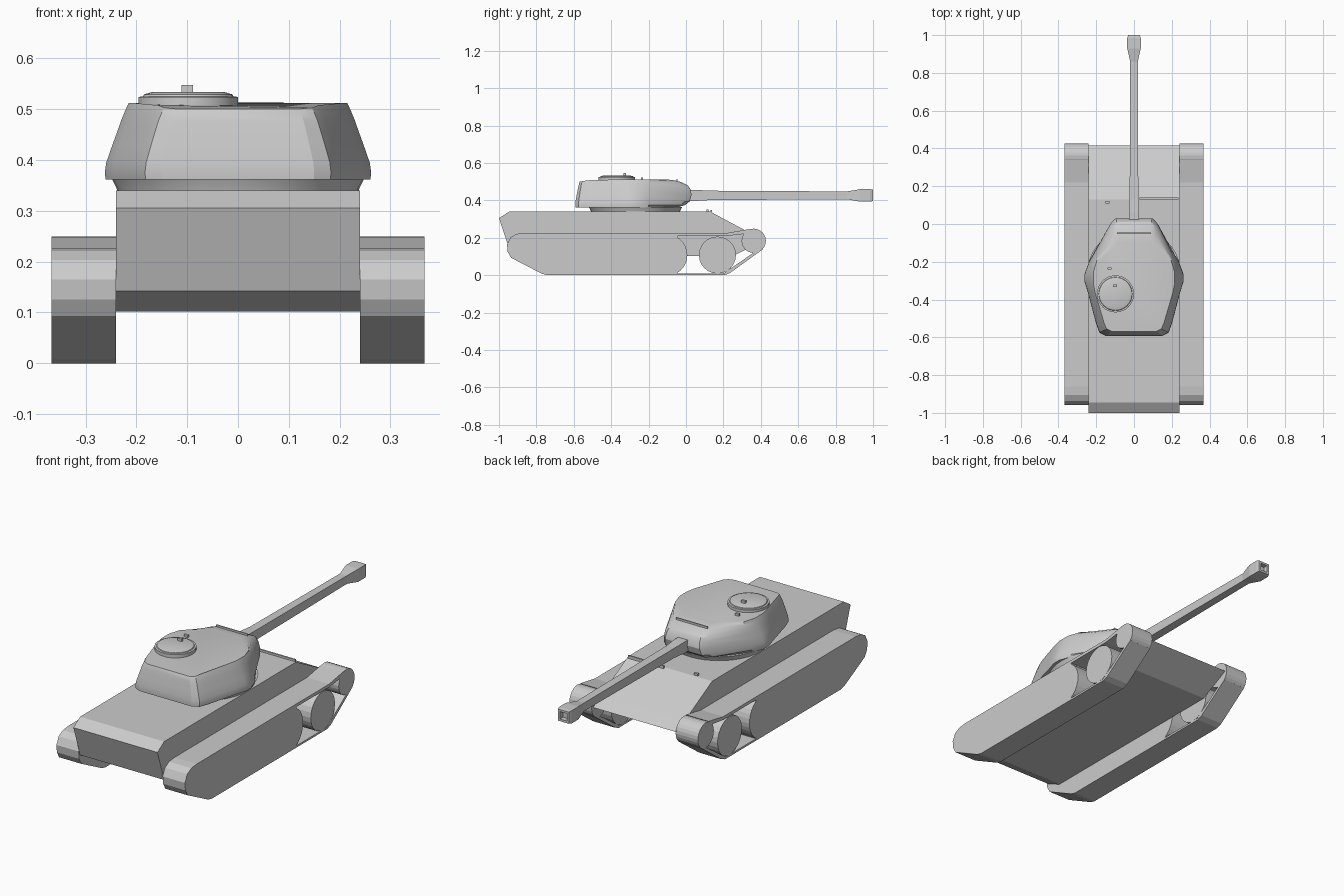
import bpy, bmesh, math

if "Cube" in bpy.data.objects:
    bpy.data.objects.remove(bpy.data.objects["Cube"])


def finish(name, bm, smooth=0):
    bmesh.ops.recalc_face_normals(bm, faces=bm.faces)
    me = bpy.data.meshes.new(name)
    bm.to_mesh(me)
    bm.free()
    ob = bpy.data.objects.new(name, me)
    bpy.context.collection.objects.link(ob)
    if smooth:
        bpy.ops.object.select_all(action='DESELECT')
        ob.select_set(True)
        bpy.context.view_layer.objects.active = ob
        bpy.ops.object.shade_smooth_by_angle(angle=math.radians(smooth))
    return ob


def loft(name, rings, smooth=0):
    """Skin a list of equal-length closed rings and cap both ends."""
    bm = bmesh.new()
    rows = [[bm.verts.new(p) for p in r] for r in rings]
    n = len(rows[0])
    for a, b in zip(rows, rows[1:]):
        for i in range(n):
            j = (i + 1) % n
            bm.faces.new((a[i], a[j], b[j], b[i]))
    bm.faces.new(rows[0])
    bm.faces.new(rows[-1])
    return finish(name, bm, smooth)


def extrude_x(name, profile, x0, x1):
    return loft(name, [[(x, y, z) for y, z in profile] for x in (x0, x1)])


def box(name, x0, x1, y0, y1, z0, z1):
    return extrude_x(name, [(y0, z0), (y1, z0), (y1, z1), (y0, z1)], x0, x1)


def lathe(name, cx, cy, profile, n=32, smooth=0):
    angles = [2 * math.pi * i / n for i in range(n)]
    return loft(name, [[(cx + r * math.cos(a), cy + r * math.sin(a), z)
                        for a in angles] for r, z in profile], smooth)


def arc(cy, cz, r, a0, a1, n):
    return [(cy + r * math.cos(math.radians(a0 + (a1 - a0) * i / n)),
             cz + r * math.sin(math.radians(a0 + (a1 - a0) * i / n)))
            for i in range(n + 1)]


# Hull
extrude_x("hull", [(-1, 0.305), (-0.945, 0.34), (0.13, 0.34), (0.36, 0.217),
                   (0.415, 0.185), (0.25, 0.102), (-0.86, 0.102),
                   (-0.945, 0.142)], -0.24, 0.24)

# Running gear: solid wheel row, road wheel, front wheel, track strips
rear = [(-0.86, 0.226), (-0.905, 0.221), (-0.938, 0.203), (-0.957, 0.165),
        (-0.953, 0.125), (-0.935, 0.093), (-0.77, 0.008), (-0.74, 0)]
row = rear + [(-0.05, 0)] + arc(-0.105, 0.108, 0.112, -58, 58, 10) + [(-0.05, 0.226)]
top_strip = [(-0.06, 0.21), (0.22, 0.21), (0.32, 0.222), (0.34, 0.247),
             (0.22, 0.226), (-0.06, 0.226)]
low_strip = [(-0.06, 0), (0.205, 0), (0.235, 0.012), (0.41, 0.138),
             (0.4, 0.147), (0.2, 0.01), (-0.06, 0.01)]
for side, s in (("left", -1), ("right", 1)):
    a, b = 0.24 * s, 0.367 * s
    extrude_x(side + "_wheel_row", row, a, b)
    extrude_x(side + "_track_top", top_strip, a, b)
    extrude_x(side + "_track_bottom", low_strip, a, b)
    extrude_x(side + "_road_wheel", arc(0.168, 0.108, 0.099, 0, 345, 23), a, b)
    extrude_x(side + "_front_wheel", arc(0.362, 0.184, 0.065, 0, 345, 23), a, b)

# Turret: the plan outline shrinks and its nose rolls back with height
BASE = [(0.105, 0.03), (0.13, 0.0), (0.238, -0.2), (0.262, -0.265),
        (0.262, -0.305), (0.245, -0.36), (0.2, -0.53), (0.183, -0.575),
        (0.15, -0.592)]
ROOF = [(0.085, 0.03), (0.11, 0.01), (0.195, -0.19), (0.215, -0.255),
        (0.215, -0.315), (0.205, -0.365), (0.158, -0.525), (0.145, -0.555),
        (0.12, -0.568)]


def turret_ring(z, t, nose):
    half = []
    for (bx, by), (rx, ry) in zip(BASE, ROOF):
        x, y = bx + (rx - bx) * t, by + (ry - by) * t
        y = min(y, nose - (0.025 if bx == 0.13 else 0))
        zz = z - 0.012 * max(0, (-y - 0.5) / 0.07) * t ** 4
        half.append((x, y, zz))
    return half + [(-x, y, z) for x, y, z in reversed(half)]


loft("turret", [turret_ring(z, t, n) for z, t, n in (
    (0.362, 0.03, -0.05), (0.375, 0.0, -0.005), (0.395, 0.06, 0.02),
    (0.43, 0.32, 0.031), (0.46, 0.55, 0.024), (0.48, 0.7, 0.01),
    (0.498, 0.86, -0.025), (0.507, 0.95, -0.06), (0.512, 1.0, -0.1))], 25)
lathe("turret_ring", 0, -0.27, [(0.236, 0.335), (0.24, 0.347), (0.25, 0.366)], 40, 30)

# Cupola, periscopes, roof hood and splash rail
lathe("cupola", -0.098, -0.37, [(0.098, 0.505), (0.098, 0.524), (0.089, 0.525),
                               (0.087, 0.529), (0.07, 0.534)], 32, 20)
for name, x, y, z in (("cupola_periscope", -0.1, -0.327, 0.53),
                      ("roof_periscope", -0.13, -0.235, 0.506),
                      ("hull_periscope", -0.14, 0.115, 0.334)):
    box(name, x - 0.011, x + 0.011, y - 0.006, y + 0.006, z, z + 0.017)
box("mantlet_hood", -0.09, 0.09, -0.052, -0.046, 0.495, 0.514)
box("splash_rail", 0.03, 0.235, 0.131, 0.139, 0.33, 0.35)

# Gun: square barrel with a flared muzzle and recessed bore
AXIS = 0.427
loft("gun", [[(-h, y, AXIS - v), (h, y, AXIS - v), (h, y, AXIS + v), (-h, y, AXIS + v)]
             for y, h, v in ((-0.03, 0.029, 0.029), (0.06, 0.027, 0.029),
                             (0.13, 0.023, 0.025), (0.86, 0.02, 0.021),
                             (0.93, 0.036, 0.033), (0.985, 0.036, 0.033),
                             (1.0, 0.031, 0.03), (1.0, 0.02, 0.019),
                             (0.975, 0.02, 0.019))])
